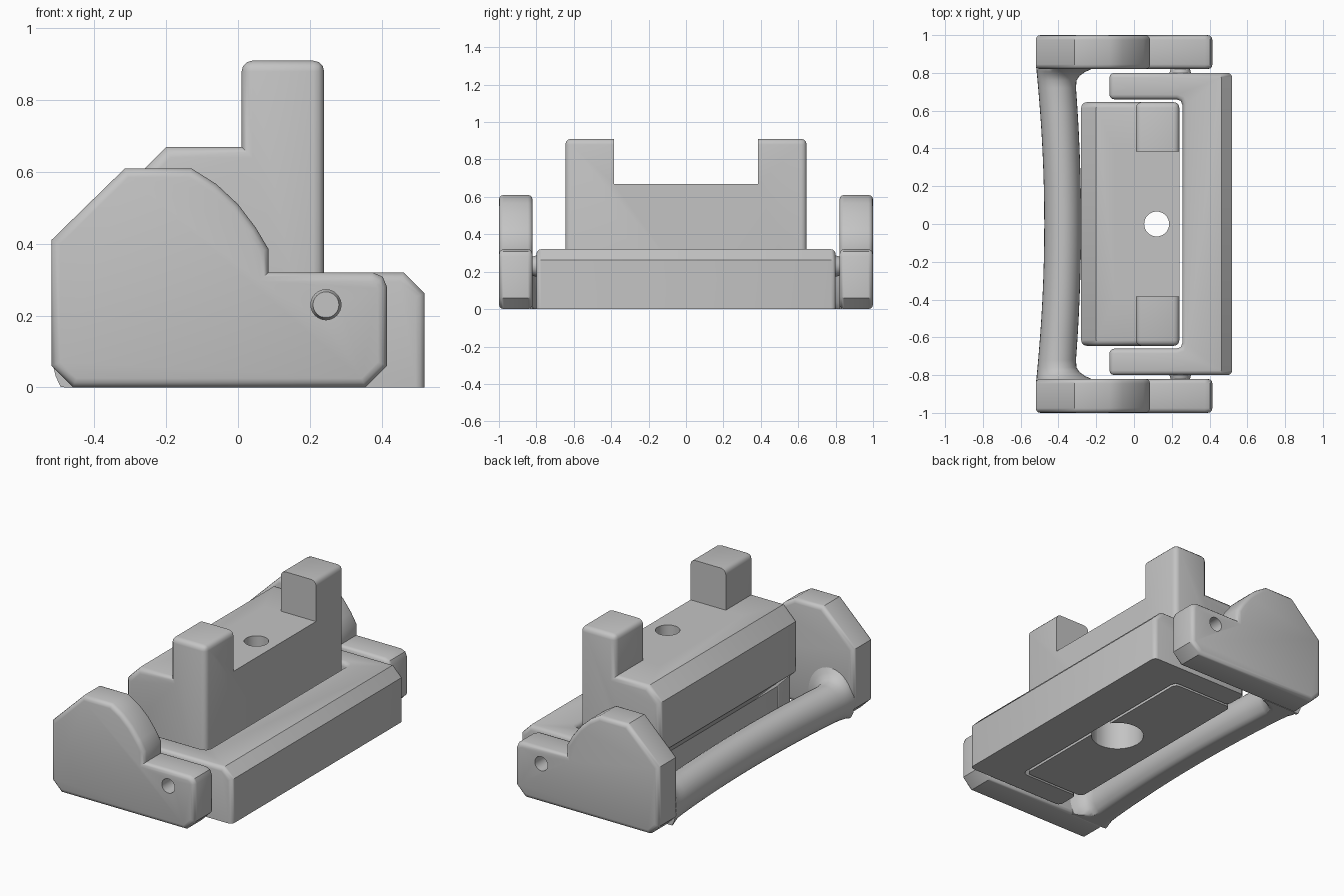
import bpy, bmesh, math
from mathutils import Matrix

if "Cube" in bpy.data.objects:
    bpy.data.objects.remove(bpy.data.objects["Cube"])

grey = bpy.data.materials.new("plain grey")
grey.use_nodes = True
grey.diffuse_color = (0.55, 0.55, 0.55, 1)
grey.node_tree.nodes["Principled BSDF"].inputs["Base Color"].default_value = (0.55, 0.55, 0.55, 1)


def make_object(name, bm):
    bmesh.ops.recalc_face_normals(bm, faces=bm.faces)
    mesh = bpy.data.meshes.new(name)
    bm.to_mesh(mesh)
    bm.free()
    mesh.materials.append(grey)
    obj = bpy.data.objects.new(name, mesh)
    bpy.context.collection.objects.link(obj)
    return obj


def prism(points, lo, hi, axis):
    """Extrude a flat profile between lo and hi along y or z."""
    bm = bmesh.new()
    place = (lambda a, b, h: (a, h, b)) if axis == "y" else (lambda a, b, h: (a, b, h))
    face = bm.faces.new([bm.verts.new(place(a, b, lo)) for a, b in points])
    grown = bmesh.ops.extrude_face_region(bm, geom=[face])["geom"]
    shift = place(0, 0, hi - lo)
    bmesh.ops.translate(bm, vec=shift, verts=[v for v in grown if isinstance(v, bmesh.types.BMVert)])
    bmesh.ops.recalc_face_normals(bm, faces=bm.faces)
    return bm


def round_edges(bm, width, skip=lambda e: False):
    edges = [e for e in bm.edges if e.is_convex and not skip(e)
             and e.calc_face_angle(0) > math.radians(60)]
    bmesh.ops.bevel(bm, geom=edges, offset=width, segments=3, profile=0.5,
                    affect="EDGES", clamp_overlap=True)


def on_floor(e):
    return all(v.co.z < 0.001 for v in e.verts)


def cut(obj, bm):
    cutter = make_object("cutter", bm)
    cutter.hide_render = True
    mod = obj.modifiers.new("cut", "BOOLEAN")
    mod.operation = "DIFFERENCE"
    mod.solver = "EXACT"
    mod.object = cutter
    bpy.context.view_layer.update()
    graph = bpy.context.evaluated_depsgraph_get()
    mesh = bpy.data.meshes.new_from_object(obj.evaluated_get(graph))
    obj.modifiers.clear()
    obj.data = mesh
    bpy.data.objects.remove(cutter)


def cylinder(r1, r2, depth, centre, turn=0):
    bm = bmesh.new()
    bmesh.ops.create_cone(bm, cap_ends=True, segments=32, radius1=r1, radius2=r2, depth=depth,
                          matrix=Matrix.Translation(centre) @ Matrix.Rotation(turn, 4, "X"))
    return bm


def finish(obj):
    bpy.ops.object.select_all(action="DESELECT")
    obj.select_set(True)
    bpy.context.view_layer.objects.active = obj
    bpy.ops.object.shade_smooth_by_angle(angle=math.radians(35))


# Side plates of the lever, each with a pivot hole, and the pivot cones on the frame
plate = [(-0.46, 0), (0.355, 0), (0.415, 0.06), (0.415, 0.28), (0.403, 0.308), (0.375, 0.32),
         (0.085, 0.32), (0.085, 0.385), (0.05, 0.444), (0, 0.51), (-0.06, 0.566),
         (-0.13, 0.61), (-0.315, 0.61), (-0.52, 0.41), (-0.52, 0.06)]
for side, label in ((1, "back"), (-1, "front")):
    lo, hi = sorted((side * 0.82, side))
    bm = prism(plate, lo, hi, "y")
    round_edges(bm, 0.025)
    obj = make_object(label + "_side_plate", bm)
    cut(obj, cylinder(0.042, 0.042, 0.5, (0.245, side * 0.91, 0.23), math.pi / 2))
    finish(obj)
    finish(make_object(label + "_pivot_cone",
                       cylinder(0.06, 0.036, 0.08, (0.245, side * 0.83, 0.23), -side * math.pi / 2)))

# Bowed lever bar, flared into the plates and flat underneath
bm = bmesh.new()
rings = []
count = 32
steps = [-0.835, -0.82, -0.805, -0.785, -0.76, -0.72] + [0.1 * i for i in range(-6, 7)]
steps += [-y for y in reversed(steps[:6])]
for y in steps:
    bow = (y / 0.82) ** 2
    flare = max(0, (abs(y) - 0.72) / 0.1) ** 3
    flare = min(flare, 1)
    outer = -0.475 - 0.042 * bow
    inner = -0.28 - 0.035 * bow + 0.09 * flare
    mid, half = (outer + inner) / 2, (inner - outer) / 2
    tall = 0.11 + 0.06 * flare
    rings.append([bm.verts.new((mid + half * math.cos(2 * math.pi * k / count), y,
                                max(0, 0.095 + tall * math.sin(2 * math.pi * k / count))))
                  for k in range(count)])
for a, b in zip(rings, rings[1:]):
    for k in range(count):
        n = (k + 1) % count
        bm.faces.new((a[k], a[n], b[n], b[k]))
bm.faces.new(rings[0])
bm.faces.new(rings[-1])
finish(make_object("lever_bar", bm))

# C-shaped base frame with a chamfered outer top edge
half_c = [(0.52, 0.80), (-0.13, 0.80), (-0.13, 0.66), (0.225, 0.66), (0.247, 0.652), (0.257, 0.63)]
bm = prism(half_c + [(x, -y) for x, y in reversed(half_c)], 0, 0.32, "z")
ridge = [e for e in bm.edges if all(v.co.x > 0.51 and v.co.z > 0.31 for v in e.verts)]
bmesh.ops.bevel(bm, geom=ridge, offset=0.058, segments=1, affect="EDGES")
round_edges(bm, 0.025, on_floor)
finish(make_object("base_frame", bm))

# Centre block with two upright lugs, undercut beside the bar
block = [(-0.16, 0), (0.24, 0), (0.24, 0.91), (0.01, 0.91), (0.01, 0.67), (-0.20, 0.67),
         (-0.28, 0.59), (-0.28, 0.295), (-0.16, 0.175)]
bm = prism(block, -0.645, 0.645, "y")
round_edges(bm, 0.03, on_floor)
obj = make_object("centre_block", bm)
cut(obj, prism([(-0.1, 0.67), (0.4, 0.67), (0.4, 1.1), (-0.1, 1.1)], -0.385, 0.385, "y"))
cut(obj, cylinder(0.066, 0.066, 2, (0.12, 0, 0.5)))
cut(obj, cylinder(0.145, 0.145, 0.5, (0.12, 0, 0)))
finish(obj)
